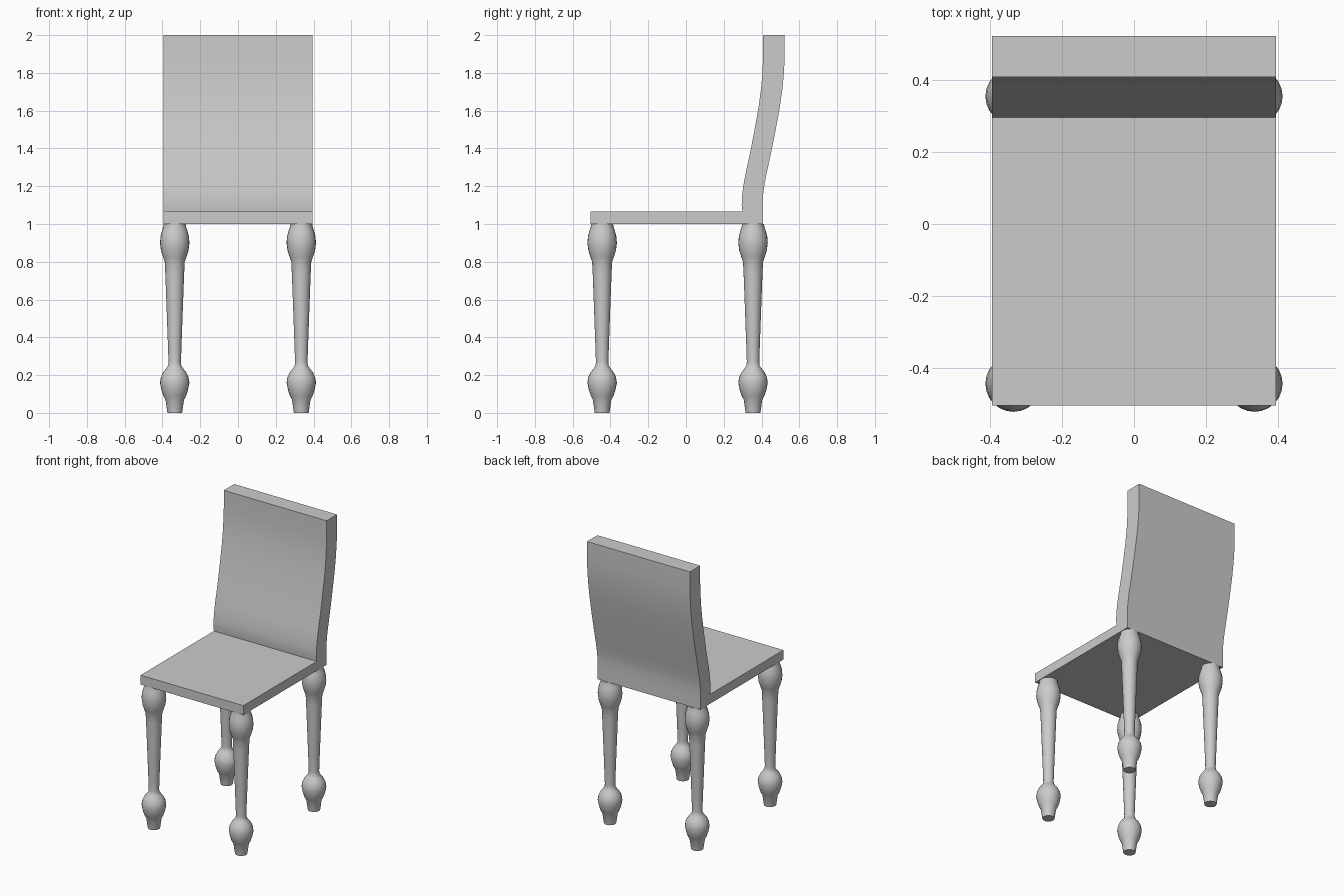
import bpy, bmesh, math

if "Cube" in bpy.data.objects:
    bpy.data.objects.remove(bpy.data.objects["Cube"])


def finish(bm, name, angle=30):
    bmesh.ops.recalc_face_normals(bm, faces=bm.faces)
    me = bpy.data.meshes.new(name)
    bm.to_mesh(me)
    bm.free()
    ob = bpy.data.objects.new(name, me)
    bpy.context.collection.objects.link(ob)
    bpy.ops.object.select_all(action='DESELECT')
    ob.select_set(True)
    bpy.context.view_layer.objects.active = ob
    bpy.ops.object.shade_smooth_by_angle(angle=math.radians(angle))
    return ob


def extrude_x(name, profile, half):
    # Extrude a closed (y, z) outline across the chair width
    bm = bmesh.new()
    face = bm.faces.new([bm.verts.new((-half, y, z)) for y, z in profile])
    new = bmesh.ops.extrude_face_region(bm, geom=[face])['geom']
    bmesh.ops.translate(bm, vec=(2 * half, 0, 0),
                        verts=[v for v in new if isinstance(v, bmesh.types.BMVert)])
    return finish(bm, name)


def turned_leg(name, x, y, profile, sides=24):
    # Spin stacked rings of (radius, z) into a capped turned leg
    bm = bmesh.new()
    rings = [[bm.verts.new((x + r * math.cos(2 * math.pi * i / sides),
                            y + r * math.sin(2 * math.pi * i / sides), z))
              for i in range(sides)] for r, z in profile]
    for a, b in zip(rings, rings[1:]):
        for i in range(sides):
            j = (i + 1) % sides
            bm.faces.new((a[i], a[j], b[j], b[i]))
    bm.faces.new(rings[0][::-1])
    bm.faces.new(rings[-1])
    return finish(bm, name, 50)


HALF = 0.395

# Seat slab
extrude_x("seat", [(-0.505, 1.0), (0.406, 1.0), (0.406, 1.065), (-0.505, 1.065)], HALF)

# Curved backrest, S-shaped in side view
front = [(0.299, 1.065), (0.295, 1.10), (0.296, 1.14), (0.303, 1.20), (0.314, 1.26),
         (0.340, 1.38), (0.365, 1.51), (0.386, 1.63), (0.399, 1.73), (0.405, 1.81),
         (0.408, 1.88), (0.408, 2.0)]
back = [(0.406, 1.065), (0.406, 1.13), (0.412, 1.19), (0.423, 1.25), (0.449, 1.37),
        (0.475, 1.50), (0.497, 1.62), (0.511, 1.72), (0.519, 1.81), (0.522, 1.88),
        (0.522, 2.0)]
extrude_x("backrest", front + back[::-1], HALF)

# Four turned legs
LEG = [(0.039, 0.0), (0.049, 0.07), (0.060, 0.09), (0.070, 0.12), (0.078, 0.16),
       (0.073, 0.19), (0.061, 0.215), (0.045, 0.235), (0.035, 0.25), (0.033, 0.27),
       (0.036, 0.36), (0.044, 0.58), (0.050, 0.74), (0.053, 0.80), (0.062, 0.825),
       (0.073, 0.86), (0.078, 0.90), (0.075, 0.935), (0.067, 0.965), (0.060, 0.985),
       (0.058, 1.0)]
for label, y in (("front", -0.444), ("back", 0.355)):
    for side, x in (("left", -0.335), ("right", 0.335)):
        turned_leg(f"{label}_leg_{side}", x, y, LEG)
